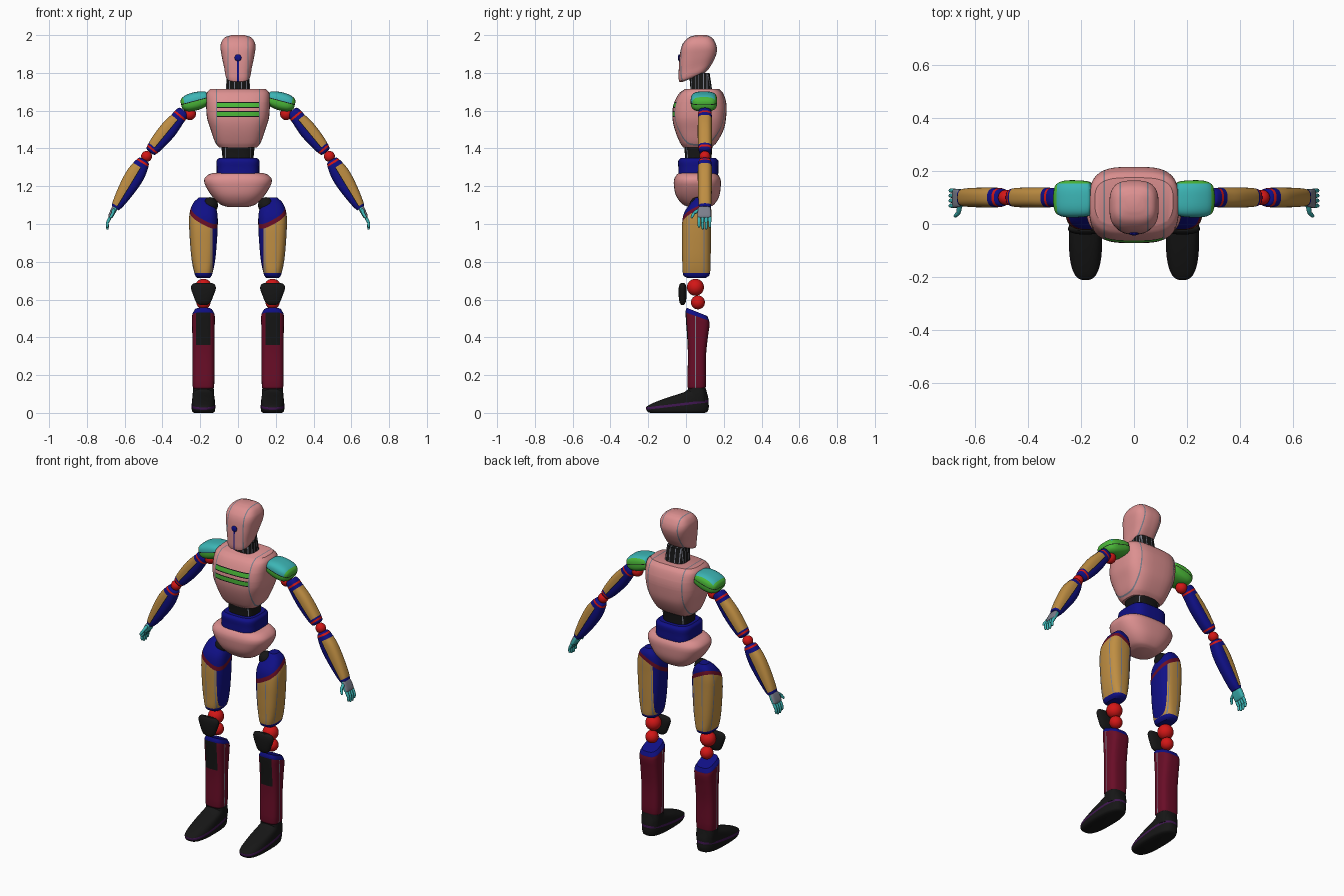
import bpy, bmesh, math
from mathutils import Vector, Matrix

if "Cube" in bpy.data.objects:
    bpy.data.objects.remove(bpy.data.objects["Cube"], do_unlink=True)

COLOURS = {
    "pink": (.72, .28, .28), "blue": (.005, .005, .24), "tan": (.52, .27, .055),
    "cyan": (.045, .46, .46), "green": (.07, .48, .04), "red": (.65, .008, .008),
    "maroon": (.14, .004, .02), "black": (.008, .008, .008),
    "grey": (.2, .21, .26), "purple": (.05, .008, .08),
}
SLOT = {name: i for i, name in enumerate(COLOURS)}
MATERIALS = []
for name, rgb in COLOURS.items():
    mat = bpy.data.materials.new(name)
    mat.use_nodes = True
    mat.diffuse_color = (*rgb, 1)
    mat.node_tree.nodes["Principled BSDF"].inputs["Base Color"].default_value = (*rgb, 1)
    MATERIALS.append(mat)

X, Y, Z = Vector((1, 0, 0)), Vector((0, 1, 0)), Vector((0, 0, 1))


def smooth_path(stations, steps=4):
    """Rounded interpolation through the stations, spaced by distance."""
    pts = [Vector((*s, 0)[:5]) for s in stations]
    t = [0]
    for a, b in zip(pts, pts[1:]):
        t.append(t[-1] + (b - a).length)
    last = len(pts) - 1
    tangent = []
    for i in range(len(pts)):
        lo, hi = max(i - 1, 0), min(i + 1, last)
        tangent.append((pts[hi] - pts[lo]) / (t[hi] - t[lo]))
    out = []
    for i in range(last):
        h = t[i + 1] - t[i]
        for k in range(steps):
            u = k / steps
            v = 1 - u
            out.append(pts[i] * (1 + 2 * u) * v * v + pts[i + 1] * u * u * (3 - 2 * u)
                       + (tangent[i] * u * v * v - tangent[i + 1] * u * u * v) * h)
    return out + [pts[-1]]


def loft(stations, colour, cx=0, n=3, sides=40):
    """Superellipse rings; station = height, centre y, x radius, y radius, tilt."""
    bm = bmesh.new()
    rings = []
    for z, cy, rx, ry, tilt in smooth_path(stations):
        ring = []
        for k in range(sides):
            a = math.tau * (k + .5) / sides
            c, s = math.cos(a), math.sin(a)
            dx = rx * math.copysign(abs(c) ** (2 / n), c)
            dy = ry * math.copysign(abs(s) ** (2 / n), s)
            ring.append(bm.verts.new((cx + dx, cy + dy, z + tilt * dy)))
        rings.append(ring)
    for a, b in zip(rings, rings[1:]):
        for k in range(sides):
            j = (k + 1) % sides
            bm.faces.new((a[k], a[j], b[j], b[k]))
    bm.faces.new(rings[0])
    bm.faces.new(rings[-1])
    bmesh.ops.recalc_face_normals(bm, faces=bm.faces)
    for f in bm.faces:
        f.material_index = SLOT[colour]
    return bm


def paint(bm, cuts, colour, where, over=None):
    """Cut along planes, then colour the faces that satisfy the rule."""
    for co, no in cuts:
        bmesh.ops.bisect_plane(bm, geom=bm.verts[:] + bm.edges[:] + bm.faces[:],
                               plane_co=co, plane_no=no, dist=1e-5)
    for f in bm.faces:
        if (over is None or f.material_index == SLOT[over]) and where(f.calc_center_median()):
            f.material_index = SLOT[colour]


def stripe(bm, co, no, width, colour, where=lambda c: True, over=None):
    co, no = Vector(co), Vector(no).normalized()
    half = no * width / 2
    paint(bm, [(co + half, no), (co - half, no)], colour,
          lambda c: abs((c - co).dot(no)) < width / 2 and where(c), over)


def aim(p, q):
    """Local z runs from p to q, local y stays near world y."""
    p, z = Vector(p), (Vector(q) - Vector(p)).normalized()
    x = Y.cross(z).normalized()
    return Matrix.Translation(p) @ Matrix((x, z.cross(x), z)).transposed().to_4x4()


def finish(name, bm, matrix=None, mirror=False):
    if matrix:
        bm.transform(matrix)
    mesh = bpy.data.meshes.new(name)
    bm.to_mesh(mesh)
    bm.free()
    for m in MATERIALS:
        mesh.materials.append(m)
    ob = bpy.data.objects.new(name, mesh)
    bpy.context.collection.objects.link(ob)
    bpy.ops.object.select_all(action="DESELECT")
    ob.select_set(True)
    bpy.context.view_layer.objects.active = ob
    bpy.ops.object.shade_smooth_by_angle(angle=math.radians(35))
    if mirror:
        ob.modifiers.new("Mirror", "MIRROR")


def ball(name, centre, r, colour, mirror=True, flat=1):
    bm = bmesh.new()
    bmesh.ops.create_uvsphere(bm, u_segments=24, v_segments=14, radius=r)
    for f in bm.faces:
        f.material_index = SLOT[colour]
    finish(name, bm, Matrix.Translation(centre) @ Matrix.Diagonal((1, flat, 1, 1)), mirror)


def rod(name, p, q, r, colour):
    d = (Vector(q) - Vector(p)).length
    finish(name, loft([(-r * .6, 0, r * .4, r * .4), (0, 0, r, r), (d, 0, r * .85, r * .85),
                       (d + r * .6, 0, r * .3, r * .3)], colour, n=2, sides=12), aim(p, q), True)


# Head with seams and a face marking
head = loft([(1.775, .04, .05, .06, .4), (1.785, .04, .064, .076, .4), (1.83, .052, .073, .091, .3),
             (1.9, .065, .088, .098, .1), (1.95, .07, .092, .09), (1.985, .075, .074, .065),
             (2, .08, .035, .03)], "pink")
for side in (-1, 1):
    stripe(head, (side * .052, 0, 0), X, .006, "grey")
stripe(head, (0, 0, 0), X, .008, "blue", lambda c: c.y < .03 and c.z < 1.88)
finish("head", head)
ball("face_dot", (0, -.036, 1.88), .018, "blue", False, .4)

# Ribbed neck
neck = loft([(1.66, .085, .066, .062), (1.72, .08, .064, .057), (1.8, .07, .058, .055)], "black")
for v in (-.045, -.018, .018, .045):
    stripe(neck, (v, 0, 0), X, .005, "grey")
    stripe(neck, (0, .08 + v * .7, 0), Y, .004, "grey", lambda c: abs(c.x) > .05)
finish("neck", neck)

# Chest with side seams and front vents
chest = loft([(1.405, .06, .1, .075), (1.43, .065, .12, .097), (1.5, .07, .145, .13),
              (1.56, .07, .164, .142), (1.63, .074, .169, .141), (1.69, .08, .167, .118),
              (1.715, .085, .148, .09)], "pink", n=3.3)
for side in (-1, 1):
    stripe(chest, (side * .113, 0, 0), X, .006, "grey")
for z in (1.63, 1.582):
    vent = lambda c: abs(c.x) < .11 and c.y < .03
    stripe(chest, (0, 0, z), Z, .032, "black", vent)
    stripe(chest, (0, 0, z), Z, .022, "green", vent)
finish("chest", chest)

# Abdomen, waist and pelvis
abdomen = loft([(1.3, .065, .08, .07), (1.38, .065, .085, .072), (1.45, .065, .095, .08)], "black")
for side in (-1, 1):
    stripe(abdomen, (side * .065, 0, 0), X, .005, "grey")
finish("abdomen", abdomen)
finish("waist", loft([(1.23, .065, .1, .09), (1.25, .065, .111, .104), (1.3, .065, .113, .106),
                      (1.335, .065, .113, .106), (1.35, .065, .1, .092)], "blue", n=3.5))
finish("pelvis", loft([(1.09, .07, .055, .055), (1.105, .066, .095, .085), (1.15, .062, .14, .115),
                       (1.21, .06, .176, .125), (1.24, .06, .178, .122), (1.265, .06, .15, .105),
                       (1.272, .06, .1, .08)], "pink", n=2.7))

# Shoulder caps, upper side cyan over a green rim
shoulder = loft([(-.01, 0, .032, .05), (0, 0, .038, .064), (.05, 0, .048, .07), (.1, 0, .045, .068),
                 (.127, 0, .033, .056), (.137, 0, .018, .035)], "green")
paint(shoulder, [(X * -.002, X), (Y * .058, Y), (Z * .118, Z)], "cyan",
      lambda c: c.x < -.002 and c.y < .058 and c.z < .118)
stripe(shoulder, (-.002, 0, 0), X, .004, "black")
finish("shoulder_cap", shoulder, aim((.168, .095, 1.665), (.3, .095, 1.63)), True)
ball("shoulder_joint", (.255, .1, 1.583), .033, "red")


# Arms: blue core, tan outer shell, red rings
def arm_part(name, stations, p, q, start, end, rings):
    bm = loft(stations, "blue", n=2.6)
    paint(bm, [(X * .004, X), (Z * start, Z), (Z * end, Z)], "tan",
          lambda c: c.x < .004 and start < c.z < end)
    stripe(bm, (.004, 0, 0), X, .004, "black", lambda c: start < c.z < end)
    for t in rings:
        stripe(bm, (0, 0, t), Z, .011, "red")
    finish(name, bm, aim(p, q), True)


arm_part("upper_arm", [(0, 0, .024, .024), (.01, 0, .034, .034), (.06, 0, .039, .037),
                       (.13, 0, .046, .038), (.22, 0, .041, .037), (.275, 0, .031, .032),
                       (.285, 0, .02, .02)],
         (.285, .1, 1.6), (.47, .1, 1.375), .06, .25, (.035, .265))
arm_part("forearm", [(0, 0, .02, .02), (.008, 0, .032, .032), (.05, 0, .044, .037),
                     (.1, 0, .05, .038), (.18, 0, .045, .037), (.27, 0, .031, .034),
                     (.3, 0, .022, .03)],
         (.495, .1, 1.34), (.655, .1, 1.075), .045, .285, (.016,))
ball("elbow", (.484, .1, 1.358), .029, "red")

# Hands
palm = loft([(0, 0, .012, .026), (.01, 0, .015, .033), (.055, 0, .013, .036),
             (.065, 0, .008, .033)], "cyan", n=4)
paint(palm, [(X * -.004, X)], "grey", lambda c: c.x < -.004)
finish("palm", palm, aim((.65, .097, 1.09), (.68, .097, 1.03)), True)
for i in range(4):
    y = .069 + .019 * i
    tip = .975 if i in (1, 2) else .985
    rod("finger_base", (.677, y, 1.035), (.692, y, 1.005), .0085, "cyan")
    rod("finger_tip", (.692, y, 1.005), (.691, y, tip), .0075, "cyan")
rod("thumb_base", (.658, .07, 1.075), (.662, .042, 1.058), .009, "cyan")
rod("thumb_tip", (.662, .042, 1.058), (.675, .03, 1.035), .0075, "cyan")

# Thighs: blue core, slanted maroon band, tan outer shell
LEG = .183
ball("hip_joint", (.148, .06, 1.1), .042, "black")
thigh = loft([(.715, .055, .034, .05), (.73, .055, .045, .07), (.8, .055, .061, .075),
              (.9, .055, .071, .077), (1, .056, .076, .077), (1.06, .062, .073, .072),
              (1.11, .078, .055, .053), (1.14, .085, .025, .03)], "blue", cx=LEG, n=2.8)
band, slant = Vector((.24, .055, 1.075)), Vector((-.5, -.5, 1)).normalized()
paint(thigh, [(X * .135, X), (Z * .74, Z), (band, slant)], "tan",
      lambda c: c.x > .135 and c.z > .74 and (c - band).dot(slant) < 0)
stripe(thigh, band, slant, .02, "maroon")
for x in (.143, .2):
    stripe(thigh, (x, 0, 0), X, .005, "grey", over="tan")
for y in (.015, .095):
    stripe(thigh, (0, y, 0), Y, .005, "grey", lambda c: c.x > .21, over="tan")
finish("thigh", thigh, mirror=True)

# Knees
ball("knee_upper", (LEG, .05, .665), .045, "red")
ball("knee_lower", (LEG, .063, .585), .037, "red")
finish("knee_pad", loft([(.572, -.018, .02, .008), (.585, -.018, .038, .016), (.62, -.018, .053, .021),
                         (.66, -.018, .066, .021), (.68, -.018, .06, .016),
                         (.687, -.018, .045, .008)], "black", cx=LEG, n=2.4), mirror=True)

# Shins: blue top, black front panel, side seams
shin = loft([(.125, .056, .05, .042), (.14, .056, .057, .049), (.3, .058, .058, .048),
             (.4, .061, .059, .055), (.47, .062, .06, .062, -.2), (.515, .06, .059, .062, -.4),
             (.535, .058, .048, .055, -.4)], "maroon", cx=LEG, n=3.2)
cap, lean = Vector((LEG, .06, .51)), Vector((0, .35, 1)).normalized()
paint(shin, [(cap, lean)], "blue", lambda c: (c - cap).dot(lean) > 0)
paint(shin, [(X * .146, X), (X * .222, X), (Z * .36, Z)], "black",
      lambda c: abs(c.x - .184) < .038 and c.z > .36 and c.y < .04, over="maroon")
stripe(shin, (0, .05, 0), Y, .006, "grey", over="maroon")
finish("shin", shin, mirror=True)

# Feet with a purple sole line
finish("ankle", loft([(.06, .058, .056, .05), (.1, .058, .057, .05), (.135, .058, .054, .046)],
                     "black", cx=LEG), mirror=True)
foot = loft([(0, -.045, .05, .145), (.008, -.045, .06, .16), (.03, -.045, .063, .166),
             (.05, -.03, .062, .15), (.08, .008, .059, .11), (.11, .05, .053, .06),
             (.13, .06, .045, .045)], "black", cx=LEG, n=2.7)
stripe(foot, (0, -.05, .042), (0, -.12, 1), .013, "purple")
finish("foot", foot, mirror=True)
